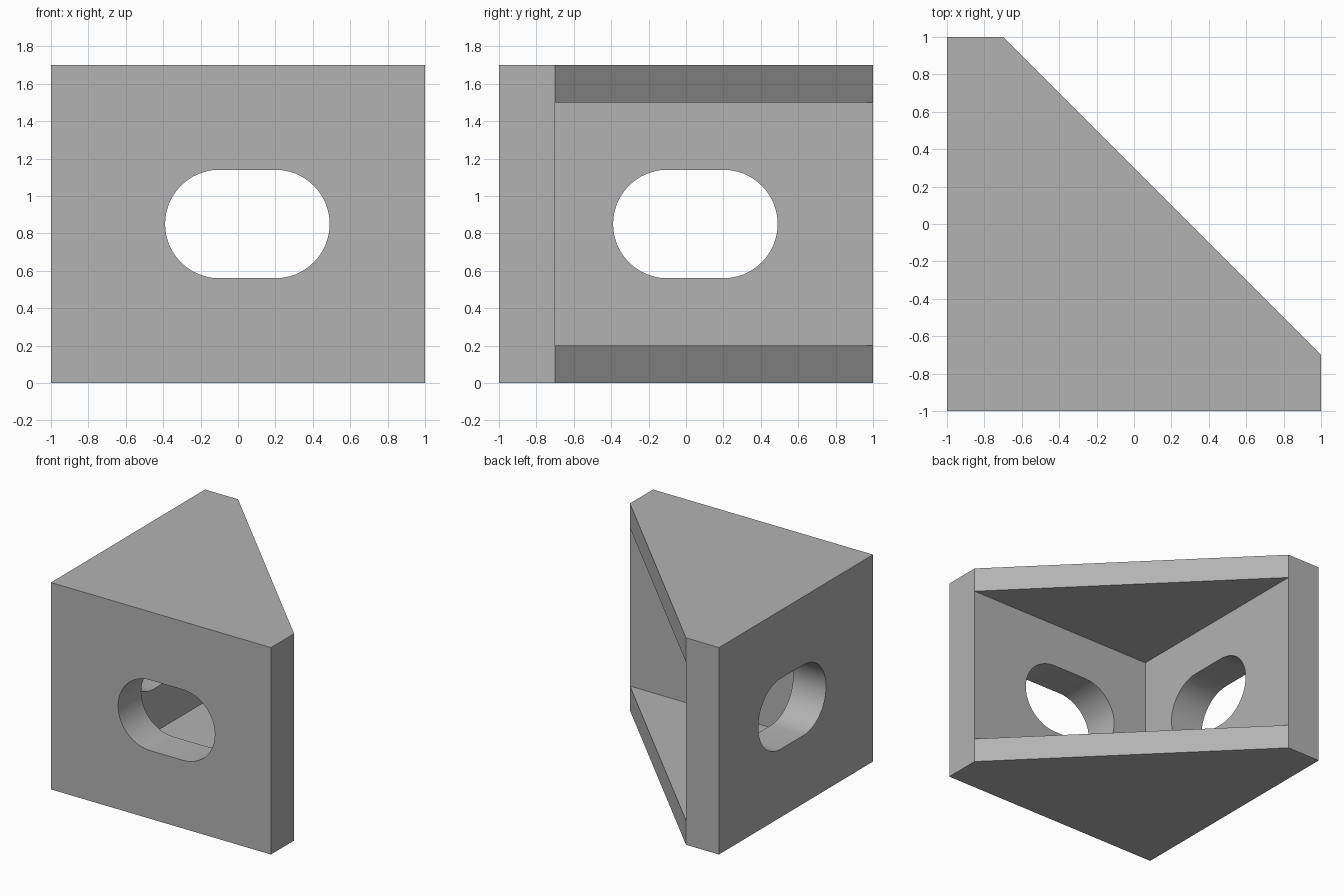
import bpy
import bmesh
from math import cos, sin, pi, radians
from mathutils import Matrix, Vector

if "Cube" in bpy.data.objects:
    bpy.data.objects.remove(bpy.data.objects["Cube"], do_unlink=True)

HEIGHT, WALL, PLATE = 1.7, 0.3, 0.2
INNER = -1 + WALL

grey = bpy.data.materials.new("plain grey")
grey.use_nodes = True
grey.diffuse_color = (0.45, 0.45, 0.45, 1)
grey.node_tree.nodes["Principled BSDF"].inputs["Base Color"].default_value = grey.diffuse_color


def prism(name, outline, low, high, turn=Matrix()):
    """Extrude a flat outline from low to high, then turn it into place."""
    bm = bmesh.new()
    base = bm.faces.new([bm.verts.new((x, y, low)) for x, y in outline])
    top = bmesh.ops.extrude_face_region(bm, geom=[base])["geom"]
    moved = [v for v in top if isinstance(v, bmesh.types.BMVert)]
    bmesh.ops.translate(bm, verts=moved, vec=Vector((0, 0, high - low)))
    bm.transform(turn)
    bmesh.ops.recalc_face_normals(bm, faces=bm.faces)
    mesh = bpy.data.meshes.new(name)
    bm.to_mesh(mesh)
    bm.free()
    mesh.materials.append(grey)
    obj = bpy.data.objects.new(name, mesh)
    bpy.context.collection.objects.link(obj)
    return obj


def slot_outline(centre, height, half_flat, radius, steps=24):
    """Rounded slot made of two half circles."""
    points = []
    for side in (1, -1):
        for i in range(steps + 1):
            a = -pi / 2 + pi * i / steps
            points.append((centre + side * (half_flat + radius * cos(a)),
                           height + side * radius * sin(a)))
    return points


# Corner bracket body with a slanted open side
bracket = prism("corner_bracket",
                [(-1, -1), (1, -1), (1, INNER), (INNER, 1), (-1, 1)], 0, HEIGHT)

# Pocket between the two end plates
pocket = prism("pocket_cutter",
               [(INNER, INNER), (2, INNER), (2, 2), (INNER, 2)], PLATE, HEIGHT - PLATE)

# Matching slots through the front wall and the side wall
slot = slot_outline(0.05, HEIGHT / 2, 0.15, 0.29)
front_turn = Matrix.Rotation(radians(90), 4, "X")
side_turn = Matrix.Rotation(radians(90), 4, "Z") @ front_turn
front_slot = prism("front_slot_cutter", slot, 0.6, 1.2, front_turn)
side_slot = prism("side_slot_cutter", slot, -1.2, -0.6, side_turn)

cutters = (pocket, front_slot, side_slot)
bpy.context.view_layer.objects.active = bracket
bracket.select_set(True)
for cutter in cutters:
    cutter.hide_render = True
    cut = bracket.modifiers.new(cutter.name, "BOOLEAN")
    cut.operation, cut.solver, cut.object = "DIFFERENCE", "EXACT", cutter
    bpy.ops.object.modifier_apply(modifier=cut.name)
for cutter in cutters:
    bpy.data.objects.remove(cutter, do_unlink=True)

# Smooth slot walls with crisp edges
bpy.ops.object.shade_smooth_by_angle(angle=radians(30))
